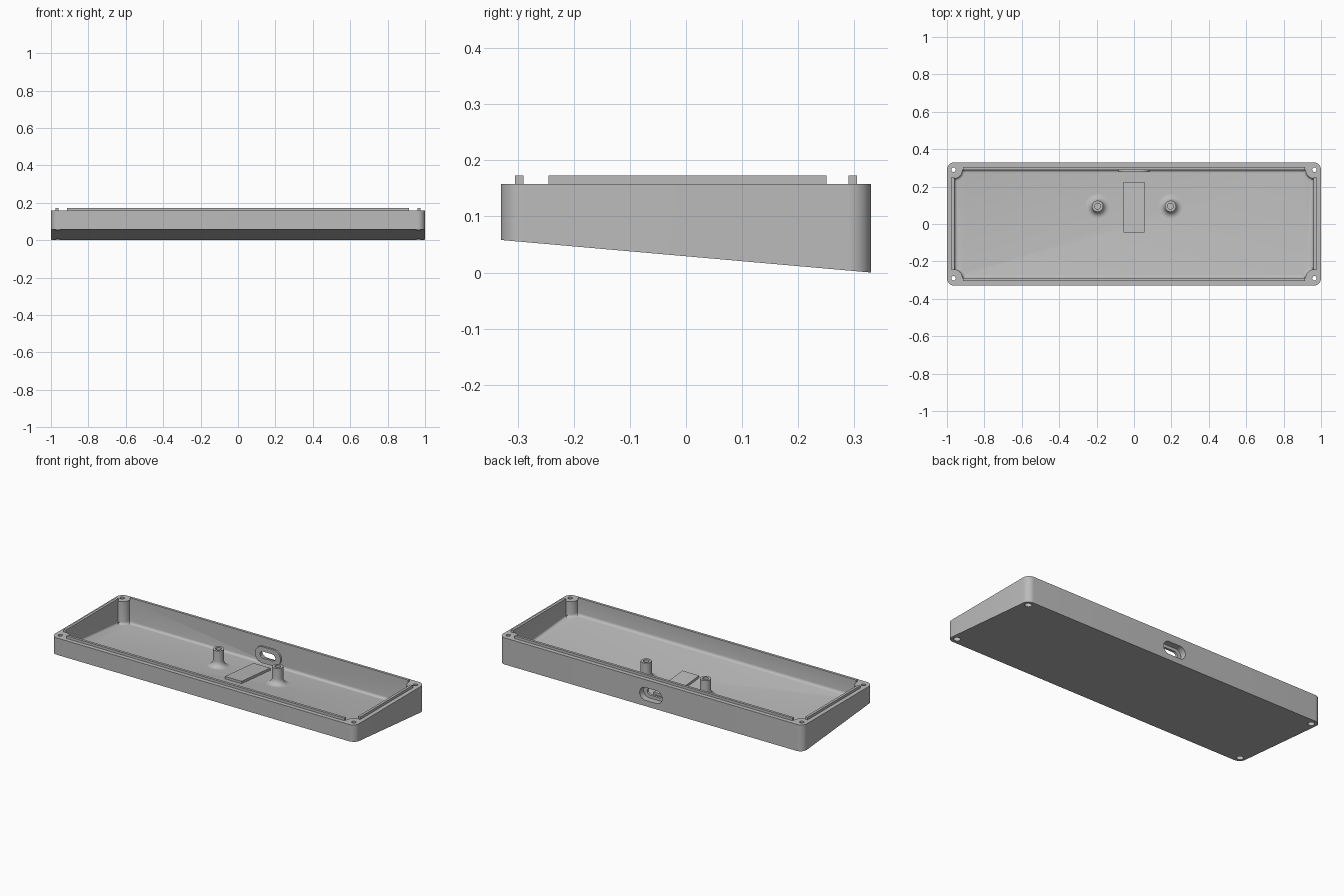
import bpy, bmesh
from math import sin, cos, pi, radians, atan
from mathutils import Matrix

cube = bpy.data.objects.get("Cube")
if cube:
    bpy.data.objects.remove(cube, do_unlink=True)

HX, HY, RIM, LIP = 1.0, 0.33, 0.158, 0.173   # outer half sizes, rim and lip heights
IX, IY = 0.96, 0.29                          # cavity half sizes
SCREW = (0.965, 0.29)                        # corner screw position
FLOOR = 0.016                                # floor thickness
SLOPE = 0.058 / (2 * HY)

mat = bpy.data.materials.new("grey plastic")
mat.use_nodes = True
GREY = (0.5, 0.5, 0.5, 1)
mat.diffuse_color = GREY
mat.node_tree.nodes["Principled BSDF"].inputs["Base Color"].default_value = GREY


def base_z(y):
    return SLOPE * (HY - y)


def finish(name, bm):
    bmesh.ops.recalc_face_normals(bm, faces=bm.faces)
    me = bpy.data.meshes.new(name)
    bm.to_mesh(me)
    bm.free()
    me.materials.append(mat)
    ob = bpy.data.objects.new(name, me)
    bpy.context.collection.objects.link(ob)
    return ob


def prism(name, outline, low, high, bevel=0):
    """Extrude an outline; low and high give z from y."""
    bm = bmesh.new()
    bottom = bm.faces.new([bm.verts.new((x, y, low(y))) for x, y in outline])
    out = bmesh.ops.extrude_face_region(bm, geom=[bottom], use_keep_orig=True)
    for v in out["geom"]:
        if isinstance(v, bmesh.types.BMVert):
            v.co.z = high(v.co.y)
    if bevel:
        bmesh.ops.bevel(bm, geom=list(bottom.edges), offset=bevel, segments=4,
                        profile=0.5, affect='EDGES')
    return finish(name, bm)


def rounded(hx, hy, r, n=10):
    pts = []
    for k, (sx, sy) in enumerate([(1, 1), (-1, 1), (-1, -1), (1, -1)]):
        for i in range(n + 1):
            a = (k + i / n) * pi / 2
            pts.append((sx * (hx - r) + r * cos(a), sy * (hy - r) + r * sin(a)))
    return pts


def cavity_outline(r=0.048, n=10):
    """Rectangle whose corners curve inward around the screw posts."""
    pts = []
    for k, (sx, sy) in enumerate([(1, 1), (-1, 1), (-1, -1), (1, -1)]):
        arc = []
        for i in range(n + 1):
            a = pi * 1.5 - i / n * pi / 2
            x = min(SCREW[0] + r * cos(a), IX)
            y = min(SCREW[1] + r * sin(a), IY)
            arc.append((sx * x, sy * y))
        pts += arc if sx * sy > 0 else arc[::-1]
    return pts


def slot(name, hx, hz, y0, y1, z, cutter=None):
    """Rounded slot shape lying along y."""
    bm = bmesh.new()
    face = bm.faces.new([bm.verts.new((x, y0, z + h)) for x, h in rounded(hx, hz, hz * 0.999)])
    out = bmesh.ops.extrude_face_region(bm, geom=[face], use_keep_orig=True)
    for v in out["geom"]:
        if isinstance(v, bmesh.types.BMVert):
            v.co.y = y1
    return finish(name, bm)


def cylinder(name, x, y, r, z0, z1):
    bm = bmesh.new()
    bmesh.ops.create_cone(bm, cap_ends=True, segments=24, radius1=r, radius2=r, depth=z1 - z0,
                          matrix=Matrix.Translation((x, y, (z0 + z1) / 2)))
    return finish(name, bm)


def boolean(ob, other, op='DIFFERENCE'):
    mod = ob.modifiers.new("cut", 'BOOLEAN')
    mod.operation, mod.object, mod.solver = op, other, 'EXACT'
    bpy.context.view_layer.objects.active = ob
    bpy.ops.object.modifier_apply(modifier=mod.name)
    bpy.data.objects.remove(other, do_unlink=True)


def smooth(ob, angle=35):
    bpy.ops.object.select_all(action='DESELECT')
    ob.select_set(True)
    bpy.context.view_layer.objects.active = ob
    bpy.ops.object.shade_smooth_by_angle(angle=radians(angle))


# Wedge-shaped tray with hollow inside
tray = prism("tray", rounded(HX, HY, 0.04), base_z, lambda y: RIM)
cavity = prism("cavity", cavity_outline(), lambda y: base_z(y) + FLOOR, lambda y: RIM + 0.1, 0.015)
boolean(tray, cavity)

# Cable port: thickened ring inside, pocket outside, smaller opening through
PORT_Z = 0.073
boolean(tray, slot("ring", 0.084, 0.048, 0.279, 0.31, PORT_Z), 'UNION')
boolean(tray, slot("pocket", 0.074, 0.038, 0.293, 0.4, PORT_Z))
boolean(tray, slot("opening", 0.05, 0.02, 0.25, 0.4, PORT_Z))

# Corner screw holes with wider recess underneath
for sx in (-1, 1):
    for sy in (-1, 1):
        x, y = sx * SCREW[0], sy * SCREW[1]
        boolean(tray, cylinder("hole", x, y, 0.012, -0.1, 0.3))
        boolean(tray, cylinder("recess", x, y, 0.019, -0.1, base_z(y) + 0.03))
smooth(tray)


# Alignment lips along the rim
def box(name, x0, x1, y0, y1, low, high):
    return prism(name, [(x0, y0), (x1, y0), (x1, y1), (x0, y1)], low, high)


T = 0.015
low, high = (lambda y: RIM - 0.002), (lambda y: LIP)
box("front_lip", -0.915, 0.915, -IY - T, -IY, low, high)
box("back_lip", -0.915, 0.915, IY, IY + T, low, high)
box("left_lip", IX, IX + T, -0.245, 0.25, low, high)
box("right_lip", -IX - T, -IX, -0.245, 0.25, low, high)

# Raised pad on the floor
box("floor_pad", -0.055, 0.055, -0.045, 0.225,
    lambda y: base_z(y) + FLOOR - 0.004, lambda y: base_z(y) + FLOOR + 0.014)


# Hollow standoffs with flared feet
def standoff(name, x, y, n=32):
    z = base_z(y) + FLOOR
    top = 0.137
    flare = [(0.03 + 0.035 * (1 - sin(i * pi / 16)), z + 0.035 * (1 - cos(i * pi / 16)))
             for i in range(9)]
    profile = [(0.065, z - 0.008)] + flare + [(0.03, top), (0.016, top), (0.016, z + 0.02)]
    bm = bmesh.new()
    rings = [[bm.verts.new((x + r * cos(2 * pi * i / n), y + r * sin(2 * pi * i / n),
                            h - SLOPE * r * sin(2 * pi * i / n) * (h < z + 0.03)))
              for i in range(n)] for r, h in profile]
    for a, b in zip(rings, rings[1:]):
        for i in range(n):
            j = (i + 1) % n
            bm.faces.new((a[i], a[j], b[j], b[i]))
    bm.faces.new(rings[0])
    bm.faces.new(rings[-1])
    smooth(finish(name, bm))


standoff("right_standoff", -0.195, 0.095)
standoff("left_standoff", 0.195, 0.095)
